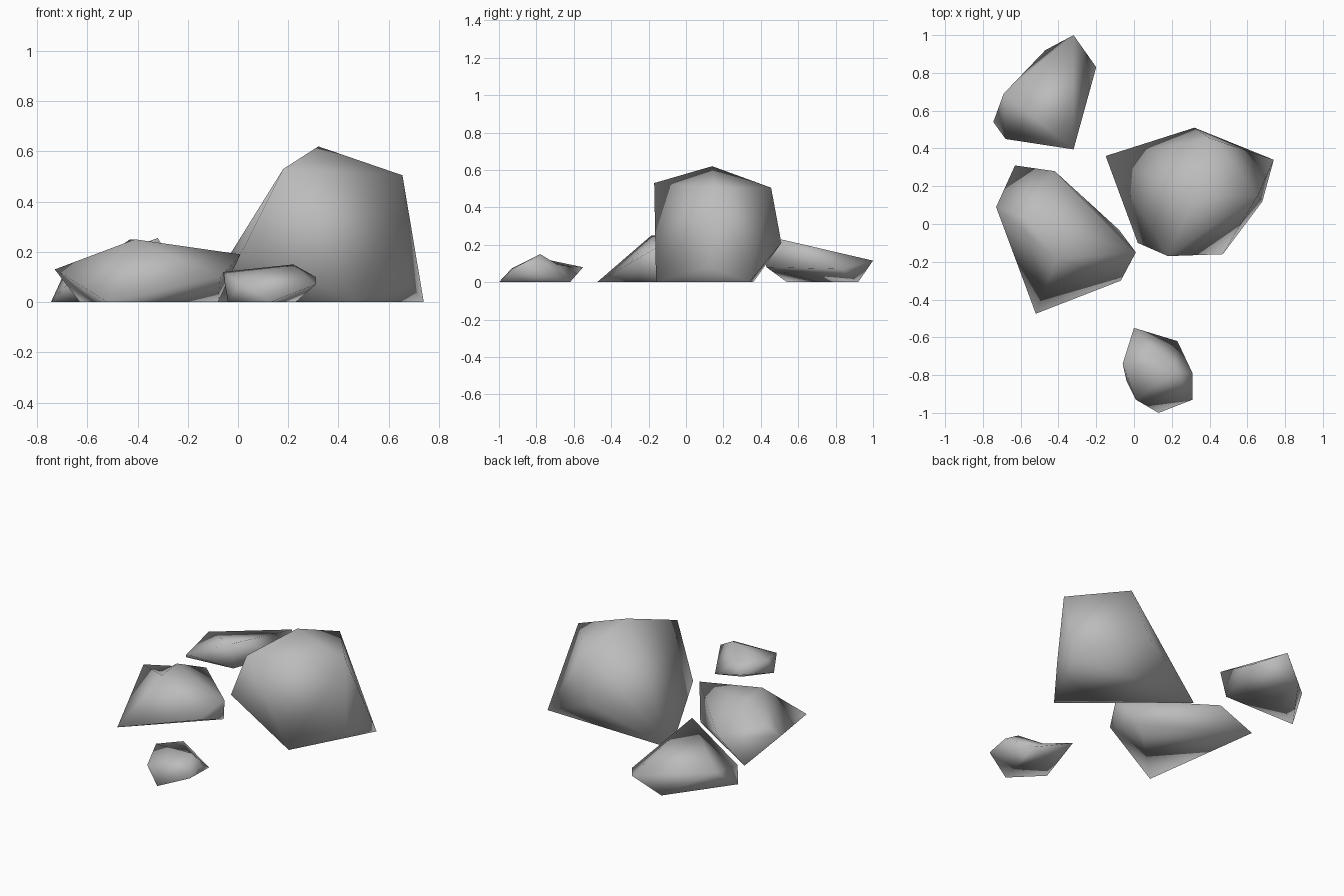
import bpy, bmesh
from mathutils import Vector
from mathutils.geometry import intersect_point_line

if "Cube" in bpy.data.objects:
    bpy.data.objects.remove(bpy.data.objects["Cube"])

stone = bpy.data.materials.new("stone_grey")
stone.diffuse_color = (0.5, 0.5, 0.5, 1)
stone.use_nodes = True
stone.node_tree.nodes["Principled BSDF"].inputs["Base Color"].default_value = stone.diffuse_color


def edge_distance(edge, p):
    a, b = (v.co for v in edge.verts)
    t = intersect_point_line(p, a, b)[1]
    return (a.lerp(b, min(max(t, 0), 1)) - p).length


def rock(name, corners, dents=()):
    """Chiselled boulder: hull around a few corners, with some edges pushed in."""
    bm = bmesh.new()
    for c in corners:
        bm.verts.new(Vector(c))
    bmesh.ops.convex_hull(bm, input=bm.verts[:])
    spare = [v for v in bm.verts if not v.link_faces]
    bmesh.ops.delete(bm, geom=spare, context='VERTS')
    bmesh.ops.triangulate(bm, faces=bm.faces[:])
    # Each dent splits the nearest edge and pulls its middle to the given point
    for d in dents:
        p = Vector(d)
        edge = min(bm.edges, key=lambda e: edge_distance(e, p))
        res = bmesh.ops.subdivide_edges(bm, edges=[edge], cuts=1)
        mid = [g for g in res["geom_inner"] if isinstance(g, bmesh.types.BMVert)]
        mid[0].co = p
    bmesh.ops.recalc_face_normals(bm, faces=bm.faces[:])
    for f in bm.faces:
        f.smooth = True
    mesh = bpy.data.meshes.new(name)
    bm.to_mesh(mesh)
    bm.free()
    mesh.materials.append(stone)
    obj = bpy.data.objects.new(name, mesh)
    bpy.context.collection.objects.link(obj)
    return obj


# Tall boulder: ground corners, flank corners, then crown
rock("tall_boulder", [
    (-0.15, 0.36, 0), (0.74, 0.34, 0), (0.47, -0.16, 0),
    (0.68, 0.12, 0.08), (0.02, -0.10, 0.21), (0.32, 0.51, 0.21),
    (0.18, -0.17, 0.53), (0.655, 0.15, 0.505), (0.40, 0.455, 0.505),
    (0.32, 0.14, 0.62)])

# Wide slab leaning up from its front corner
rock("wide_slab", [
    (-0.52, -0.475, 0), (-0.63, 0.31, 0), (-0.08, -0.03, 0),
    (-0.07, -0.30, 0.10), (0.01, -0.15, 0.19), (-0.42, 0.28, 0.12),
    (-0.73, 0.09, 0.13), (-0.41, -0.185, 0.25), (-0.43, 0.0, 0.25)],
    dents=[(-0.57, 0.03, 0.15)])

# Rear wedge, highest at its front edge, undercut on the left
rock("rear_wedge", [
    (-0.745, 0.54, 0), (-0.47, 0.92, 0),
    (-0.68, 0.45, 0.07), (-0.69, 0.69, 0.12), (-0.32, 1.0, 0.115),
    (-0.20, 0.83, 0.07), (-0.335, 0.43, 0.08), (-0.32, 0.395, 0.255)],
    dents=[(-0.49, 0.71, 0.0)])

# Small front stone with a hollow at the back
rock("small_stone", [
    (0.13, -1.0, 0), (0.23, -0.62, 0), (0.08, -0.68, 0), (-0.04, -0.83, 0),
    (0.01, -0.93, 0.075), (-0.06, -0.74, 0.12),
    (0.0, -0.55, 0.08), (0.31, -0.79, 0.10), (0.31, -0.93, 0.07),
    (0.22, -0.78, 0.15)],
    dents=[(0.12, -0.68, 0.09)])
